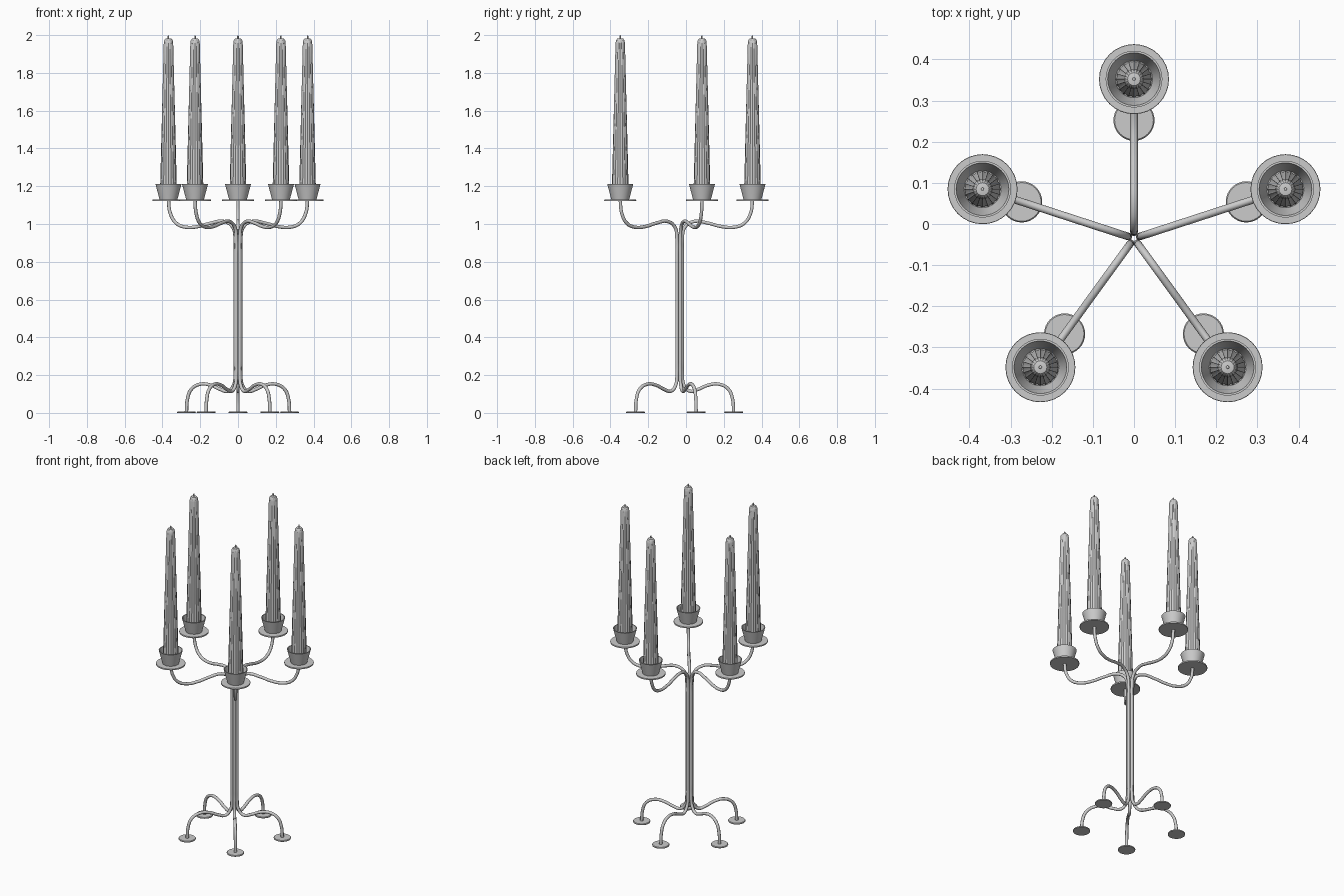
import bpy, bmesh, math
from mathutils import Vector

if "Cube" in bpy.data.objects:
    bpy.data.objects.remove(bpy.data.objects["Cube"])

CY = -0.035          # axis of the stem bundle
ARM_R, FOOT_R, ROD = 0.387, 0.287, 0.0092


def finish(ob, angle):
    bpy.ops.object.select_all(action='DESELECT')
    ob.select_set(True)
    bpy.context.view_layer.objects.active = ob
    bpy.ops.object.shade_smooth_by_angle(angle=math.radians(angle))


def lathe(name, profile, loc, n=32, flute=1.0, angle=35):
    """Revolve (radius, z) points; every second column scaled by flute."""
    bm = bmesh.new()
    rings = []
    for r, z in profile:
        if r == 0:
            rings.append([bm.verts.new((0, 0, z))] * n)
            continue
        ring = []
        for i in range(n):
            a, k = 2 * math.pi * i / n, r * (flute if i % 2 else 1)
            ring.append(bm.verts.new((k * math.cos(a), k * math.sin(a), z)))
        rings.append(ring)
    for lo, hi in zip(rings, rings[1:]):
        for i in range(n):
            j = (i + 1) % n
            bm.faces.new(list(dict.fromkeys((lo[i], lo[j], hi[j], hi[i]))))
    bmesh.ops.recalc_face_normals(bm, faces=bm.faces)
    me = bpy.data.meshes.new(name)
    bm.to_mesh(me)
    bm.free()
    ob = bpy.data.objects.new(name, me)
    ob.location = loc
    bpy.context.collection.objects.link(ob)
    finish(ob, angle)


def rod(name, path, ang):
    """Round bar along (radius, z) points in the vertical plane at ang."""
    cu = bpy.data.curves.new(name, 'CURVE')
    cu.dimensions = '3D'
    cu.bevel_depth, cu.bevel_resolution = ROD, 3
    cu.resolution_u, cu.use_fill_caps = 5, True
    sp = cu.splines.new('BEZIER')
    sp.bezier_points.add(len(path) - 1)
    for p, (r, z) in zip(sp.bezier_points, path):
        p.co = Vector((r * math.cos(ang), CY + r * math.sin(ang), z))
        p.handle_left_type = p.handle_right_type = 'AUTO'
    ob = bpy.data.objects.new(name, cu)
    bpy.context.collection.objects.link(ob)
    bpy.ops.object.select_all(action='DESELECT')
    ob.select_set(True)
    bpy.context.view_layer.objects.active = ob
    bpy.ops.object.convert(target='MESH')
    finish(bpy.context.view_layer.objects.active, 50)


S = 0.0155
PATH = [(FOOT_R, 0.004), (0.282, 0.07), (0.26, 0.125), (0.21, 0.152), (0.15, 0.146),
        (0.10, 0.125), (0.055, 0.115), (0.025, 0.145), (S, 0.21), (S, 0.28),
        (S, 0.84), (S, 0.91), (0.03, 0.985), (0.08, 1.014), (0.15, 1.005),
        (0.22, 0.987), (0.29, 0.983), (0.345, 1.005), (0.378, 1.06), (ARM_R, 1.126)]
FOOT = [(0, 0), (0.049, 0), (0.05, 0.004), (0.047, 0.008), (0, 0.008)]
PLATE = [(0, 1.122), (0.084, 1.122), (0.085, 1.126), (0.084, 1.13), (0, 1.13)]
CUP = [(0, 1.129), (0.047, 1.129), (0.069, 1.212), (0.064, 1.212), (0.045, 1.14), (0, 1.14)]
CANDLE = [(0, 1.138), (0.045, 1.138), (0.0435, 1.22), (0.025, 1.955),
          (0.0225, 1.972), (0.016, 1.981), (0, 1.984)]
WICK = [(0, 1.975), (0.004, 1.975), (0.004, 1.996), (0, 2.0)]

# five identical arms, each a single rod from foot to candle holder
for k in range(5):
    a = math.radians(90 + 72 * k)
    d = Vector((math.cos(a), math.sin(a), 0))
    c = Vector((0, CY, 0))
    rod(f"arm_rod_{k}", PATH, a)
    lathe(f"foot_{k}", FOOT, c + d * FOOT_R)
    tip = c + d * ARM_R
    lathe(f"drip_plate_{k}", PLATE, tip)
    lathe(f"candle_cup_{k}", CUP, tip)
    lathe(f"candle_{k}", CANDLE, tip, n=40, flute=0.95, angle=30)
    lathe(f"wick_{k}", WICK, tip, n=8)
